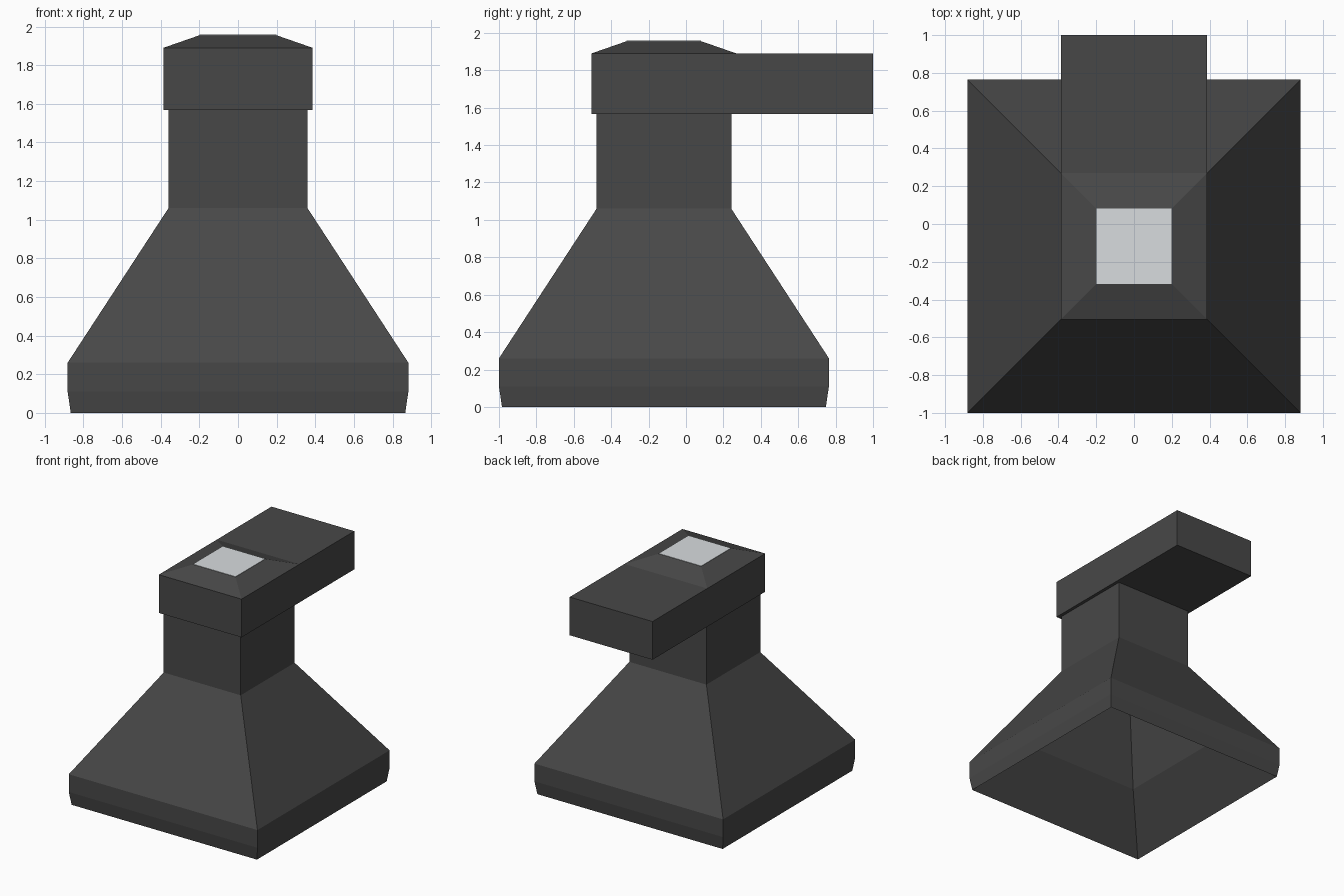
import bpy
import bmesh

cube = bpy.data.objects.get("Cube")
if cube:
    bpy.data.objects.remove(cube, do_unlink=True)

AXIS_Y = -0.118  # depth centre of the hood and chimney


def make_material(name, color):
    mat = bpy.data.materials.new(name)
    mat.use_nodes = True
    mat.diffuse_color = (*color, 1)
    bsdf = next(n for n in mat.node_tree.nodes if n.type == 'BSDF_PRINCIPLED')
    bsdf.inputs["Base Color"].default_value = (*color, 1)
    return mat


def loft(name, rings, mat):
    """Closed solid through rectangles given as (half_x, y_front, y_back, z)."""
    bm = bmesh.new()
    loops = []
    for hx, y0, y1, z in rings:
        corners = ((-hx, y0), (hx, y0), (hx, y1), (-hx, y1))
        loops.append([bm.verts.new((x, y, z)) for x, y in corners])
    for a, b in zip(loops, loops[1:]):
        for i in range(4):
            j = (i + 1) % 4
            bm.faces.new((a[i], a[j], b[j], b[i]))
    bm.faces.new(loops[0][::-1])
    bm.faces.new(loops[-1])
    bmesh.ops.recalc_face_normals(bm, faces=bm.faces)
    mesh = bpy.data.meshes.new(name)
    bm.to_mesh(mesh)
    bm.free()
    mesh.materials.append(mat)
    obj = bpy.data.objects.new(name, mesh)
    bpy.context.collection.objects.link(obj)
    return obj


def square(half, z):
    """Square ring around the chimney axis."""
    return (half, AXIS_Y - half, AXIS_Y + half, z)


dark = make_material("dark metal", (0.064, 0.064, 0.064))
pale = make_material("pale grey panel", (0.69, 0.72, 0.735))

# Flared hood: outer skin down to the rim, then up the hollow inside
loft("hood", [square(h, z) for h, z in (
    (0.36, 1.06), (0.882, 0.26), (0.882, 0.11), (0.866, 0.0),
    (0.56, 0.40), (0.35, 0.98))], dark)

# Square chimney
loft("chimney", [square(0.36, 1.06), square(0.36, 1.57)], dark)

# Horizontal duct running to the back
loft("duct", [(0.387, -0.505, 1.0, z) for z in (1.567, 1.89)], dark)

# Bevelled cap with its inset top panel
loft("cap", [square(0.387, 1.89), square(0.2, 1.955)], dark)
loft("top_panel", [square(0.199, 1.953), square(0.199, 1.958)], pale)
